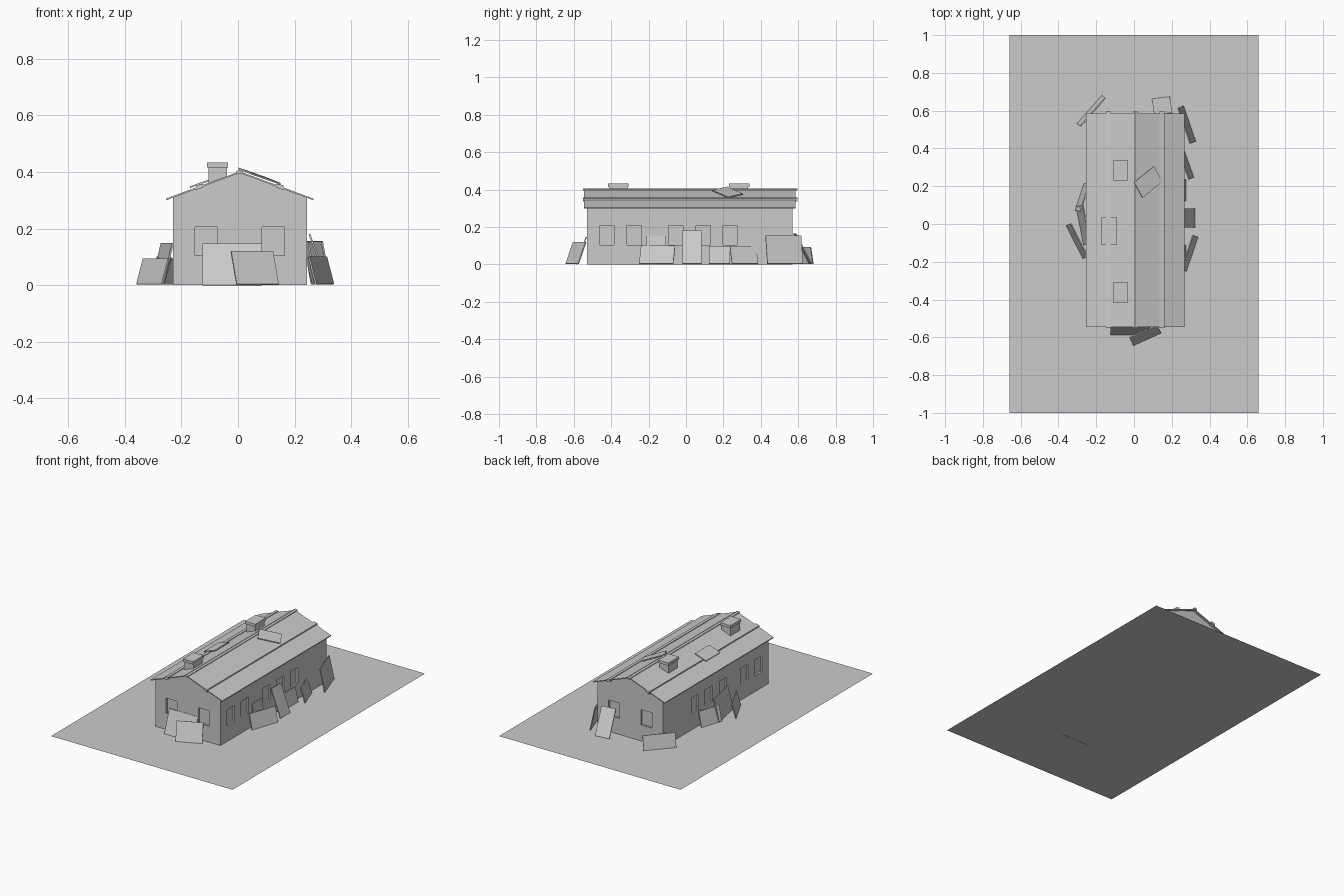
import bpy
from mathutils import Vector

if "Cube" in bpy.data.objects:
    bpy.data.objects.remove(bpy.data.objects["Cube"])


def mesh(name, verts, faces):
    me = bpy.data.meshes.new(name)
    me.from_pydata(verts, [], faces)
    me.update()
    ob = bpy.data.objects.new(name, me)
    bpy.context.collection.objects.link(ob)
    return ob


def extrude_y(name, profile, y0, y1):
    # closed x/z profile (counter-clockwise from the front) swept along y
    n = len(profile)
    verts = [(x, y, z) for y in (y0, y1) for x, z in profile]
    faces = [tuple(range(n)), tuple(range(2 * n - 1, n - 1, -1))]
    faces += [(i, i + n, (i + 1) % n + n, (i + 1) % n) for i in range(n)]
    return mesh(name, verts, faces)


def box(name, x0, x1, y0, y1, z0, z1):
    return extrude_y(name, [(x0, z0), (x1, z0), (x1, z1), (x0, z1)], y0, y1)


def sheet(name, corners, thick=0.006):
    # flat slab through three corners, fourth completes the parallelogram
    a, b, c = (Vector(p) for p in corners)
    ob = mesh(name, [a, b, b + c - a, c], [(0, 1, 2, 3)])
    m = ob.modifiers.new("thickness", 'SOLIDIFY')
    m.thickness = thick
    m.offset = 0
    return ob


CX, RIDGE, SLOPE = 0.006, 0.402, 0.37


def roof_z(x):
    return RIDGE - SLOPE * abs(x - CX)


# ground
mesh("ground", [(-.66, -1, 0), (.66, -1, 0), (.66, 1, 0), (-.66, 1, 0)], [(0, 1, 2, 3)])

# walls with gables
XL, XR, YF, YB = -0.23, 0.244, -0.53, 0.57
walls = extrude_y("walls", [(XL, 0), (XR, 0), (XR, roof_z(XR) - .005),
                            (CX, RIDGE - .005), (XL, roof_z(XL) - .005)], YF, YB)

# window recesses on all four sides
D = 0.012
cuts = []
for y in (-0.423, -0.277, -0.055, 0.092, 0.235):
    for x in (XL, XR):
        cuts.append((x - D, x + D, y - .038, y + .038, .105, .208))
for x in (-0.112, 0.124):
    for y in (YF, YB):
        cuts.append((x - .04, x + .04, y - D, y + D, .105, .206))
for c in cuts:
    cutter = box("window_cutter", *c)
    m = walls.modifiers.new("window", 'BOOLEAN')
    m.operation = 'DIFFERENCE'
    m.solver = 'EXACT'
    m.object = cutter
    bpy.context.view_layer.objects.active = walls
    bpy.ops.object.modifier_apply(modifier=m.name)
    bpy.data.objects.remove(cutter)

# roof shell
T = 0.006
E0, E1 = -0.255, 0.267
extrude_y("roof", [(E0, roof_z(E0) - T), (CX, RIDGE - T), (E1, roof_z(E1) - T),
                   (E1, roof_z(E1)), (CX, RIDGE), (E0, roof_z(E0))], -0.545, 0.585)

# ridge cap and roof battens
extrude_y("ridge_cap", [(CX - .012, .394), (CX + .012, .394), (CX + .012, .402),
                        (CX, .407), (CX - .012, .402)], -0.55, 0.595)
for x in (-0.136, 0.148):
    s = 1 if x > CX else -1
    p = [(x - .013, roof_z(x - .013) - .009), (x + .013, roof_z(x + .013) - .009),
         (x + .013, roof_z(x) + .006 - s * .003), (x - .013, roof_z(x) + .006 + s * .003)]
    extrude_y("roof_batten", p, -0.55, 0.595)

# chimneys with caps
for y in (-0.362, 0.284):
    box("chimney", -.104, -.038, y - .048, y + .048, .33, .418)
    box("chimney_cap", -.109, -.035, y - .055, y + .055, .415, .433)

# loose sheets on the roof
sheet("loose_roof_sheet_right", [(0, .22, .413), (.045, .14, .395), (.105, .305, .376)])
sheet("loose_roof_sheet_left", [(-.17, -.11, .346), (-.17, .035, .346), (-.09, -.11, .374)])

# sheets leaning on the walls: bottom corner, other bottom corner, top corner
leaning = [
    # front
    [(-.125, -.585, 0), (.085, -.585, 0), (-.125, -.533, .147)],
    [(-.005, -.642, .003), (.143, -.575, .003), (-.025, -.602, .12)],
    # right
    [(.325, .435, .003), (.26, .625, .003), (.297, .425, .155)],
    [(.315, .245, .003), (.265, .385, .003), (.29, .235, .097)],
    [(.272, .122, .003), (.272, .235, .003), (.25, .122, .097)],
    [(.32, -.018, .003), (.32, .083, .003), (.252, -.018, .18)],
    [(.275, -.25, .003), (.337, -.068, .003), (.25, -.24, .1)],
    [(.272, -.21, .003), (.272, -.11, .003), (.249, -.21, .153)],
    # left
    [(-.357, -.008, .003), (-.268, -.183, .003), (-.334, .004, .093)],
    [(-.31, .072, .003), (-.262, .215, .003), (-.285, .065, .1)],
    [(-.305, .095, .003), (-.265, -.11, .003), (-.27, .1, .148)],
    # back
    [(-.3, .53, .003), (-.168, .68, .003), (-.283, .517, .093)],
    [(.095, .66, .003), (.19, .672, .003), (.107, .575, .165)],
]
for corners in leaning:
    sheet("leaning_sheet", corners)
